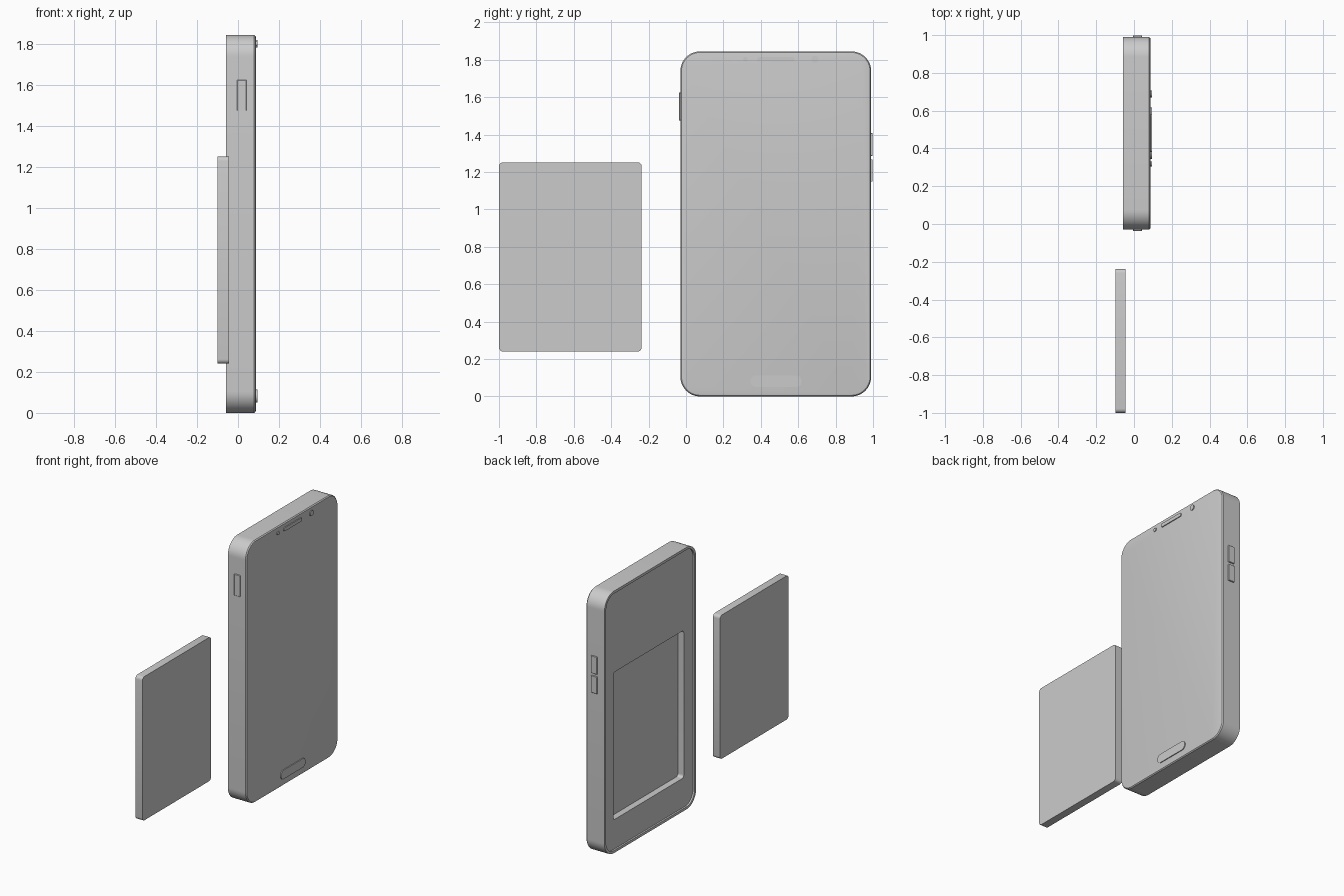
import bpy, bmesh
from math import sin, cos, pi

if "Cube" in bpy.data.objects:
    bpy.data.objects.remove(bpy.data.objects["Cube"])


def outline(y0, y1, z0, z1, r, seg):
    """Rounded rectangle in the yz plane."""
    corners = [(y1 - r, z1 - r, 0), (y0 + r, z1 - r, pi / 2),
               (y0 + r, z0 + r, pi), (y1 - r, z0 + r, 1.5 * pi)]
    return [(cy + r * cos(a + pi / 2 * i / seg), cz + r * sin(a + pi / 2 * i / seg))
            for cy, cz, a in corners for i in range(seg + 1)]


def stack(name, rings, seg=10):
    """Closed solid skinned through rounded rectangles (x, y0, y1, z0, z1, r)."""
    bm = bmesh.new()
    loops = [[bm.verts.new((x, y, z)) for y, z in outline(*rect, seg)] for x, *rect in rings]
    n = len(loops[0])
    for a, b in zip(loops, loops[1:]):
        for i in range(n):
            j = (i + 1) % n
            bm.faces.new((a[i], a[j], b[j], b[i]))
    bm.faces.new(loops[0])
    bm.faces.new(loops[-1])
    bmesh.ops.recalc_face_normals(bm, faces=bm.faces)
    return finish(name, bm)


def finish(name, bm):
    me = bpy.data.meshes.new(name)
    bm.to_mesh(me)
    bm.free()
    ob = bpy.data.objects.new(name, me)
    bpy.context.collection.objects.link(ob)
    bpy.ops.object.select_all(action='DESELECT')
    ob.select_set(True)
    bpy.context.view_layer.objects.active = ob
    bpy.ops.object.shade_smooth_by_angle(angle=pi / 6)
    return ob


def box(name, x0, x1, y0, y1, z0, z1):
    bm = bmesh.new()
    bmesh.ops.create_cube(bm, size=1)
    for v in bm.verts:
        v.co = ((x0 + x1) / 2 + v.co.x * (x1 - x0),
                (y0 + y1) / 2 + v.co.y * (y1 - y0),
                (z0 + z1) / 2 + v.co.z * (z1 - z0))
    bmesh.ops.bevel(bm, geom=bm.edges[:], offset=0.002, segments=1, affect='EDGES')
    return finish(name, bm)


def body_ring(x, inset):
    return (x, -0.03 + inset, 0.99 - inset, inset, 1.845 - inset, 0.105 - inset)


# Phone body: chamfered front, rim around the recessed back, battery pocket
pocket = (0.09, 0.875, 0.225, 1.263, 0.02)
stack("phone_body", [
    body_ring(0.088, 0.015), body_ring(0.086, 0.006), body_ring(0.079, 0.0),
    body_ring(-0.058, 0.0), body_ring(-0.058, 0.018), body_ring(-0.046, 0.018),
    (-0.046, *pocket), (0.0, *pocket)], seg=12)

# Loose battery beside the phone
batt = (-1.0, -0.237, 0.24, 1.252, 0.022)
stack("battery", [(-0.099, *batt), (-0.044, *batt)], seg=4)

# Raised details on the screen side
for name, y0, y1, z0, z1 in [
        ("home_button", 0.345, 0.618, 0.05, 0.113),
        ("earpiece", 0.38, 0.58, 1.79, 1.815),
        ("front_camera", 0.67, 0.708, 1.783, 1.821),
        ("light_sensor", 0.305, 0.33, 1.79, 1.815)]:
    r = (z1 - z0) / 2 - 0.0005
    stack(name, [(0.08, y0, y1, z0, z1, r), (0.094, y0, y1, z0, z1, r)])

# Side buttons
box("power_button", -0.005, 0.042, -0.037, 0.0, 1.475, 1.625)
box("volume_down_button", -0.005, 0.042, 0.96, 0.998, 1.148, 1.268)
box("volume_up_button", -0.005, 0.042, 0.96, 0.998, 1.285, 1.408)
